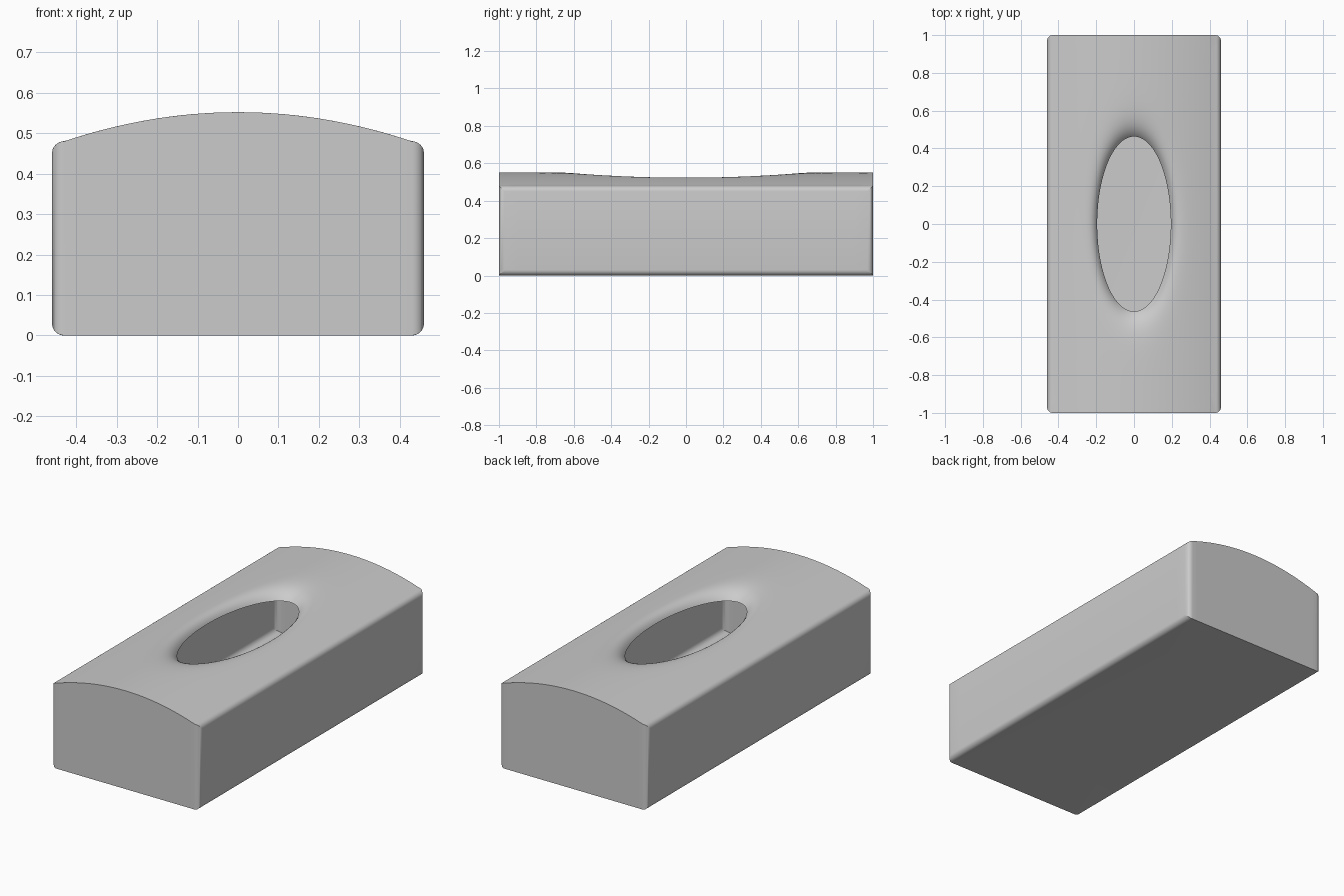
import bpy, bmesh, math

cube = bpy.data.objects.get("Cube")
if cube:
    bpy.data.objects.remove(cube, do_unlink=True)

HALF_W, HALF_L, R = 0.46, 1.0, 0.03      # footprint and edge radius
HOLE_W, HOLE_L, RIM_Z = 0.195, 0.463, 0.49
SIDE_STEPS, CORNER_STEPS, RINGS = 28, 6, 18


def edge_drop(x):
    """Height lost to the rounded long edges."""
    over = min(max(abs(x) - (HALF_W - R), 0), R)
    return R - math.sqrt(R * R - over * over)


def top_z(x):
    """Arched lid height."""
    return 0.552 - 0.39 * min(abs(x), HALF_W - R) ** 2 - edge_drop(x)


def footprint():
    """Counterclockwise rounded rectangle with subdivided sides."""
    corners = []
    for k, (sx, sy) in enumerate([(1, 1), (-1, 1), (-1, -1), (1, -1)]):
        for i in range(CORNER_STEPS + 1):
            a = math.pi / 2 * (k + i / CORNER_STEPS)
            corners.append((sx * (HALF_W - R) + R * math.cos(a),
                            sy * (HALF_L - R) + R * math.sin(a)))
    points = []
    for i, p in enumerate(corners):
        points.append(p)
        if i % (CORNER_STEPS + 1) == CORNER_STEPS:
            q = corners[(i + 1) % len(corners)]
            for j in range(1, SIDE_STEPS):
                t = j / SIDE_STEPS
                points.append((p[0] + (q[0] - p[0]) * t, p[1] + (q[1] - p[1]) * t))
    return points


outline = footprint()


def inset(d):
    return [(x * (1 - d / HALF_W), y * (1 - d / HALF_L)) for x, y in outline]


# Rounded edge insets, from the inner limit of the fillet to the outside
insets = [R * (1 - math.sin(math.pi / 2 * i / 6)) for i in range(7)]

# Layers run from the floor, up the wall, then in over the lid
layers = [[(x, y, edge_drop(x)) for x, y in inset(d)] for d in insets]
layers += [[(x, y, top_z(x)) for x, y in inset(d)] for d in reversed(insets)]

# Lid rings roll down into the oval opening
lid_edge = inset(R)
for r in range(RINGS - 1, -1, -1):
    t = (r / RINGS) ** 2
    ring = []
    for x, y in lid_edge:
        a = math.atan2(y / HALF_L, x / HALF_W)
        ex, ey = HOLE_W * math.cos(a), HOLE_L * math.sin(a)
        px, py = ex + (x - ex) * t, ey + (y - ey) * t
        away = math.hypot(px / HOLE_W, py / HOLE_L) - 1
        dip = (top_z(ex) - RIM_Z) * math.exp(-away / 0.12)
        ring.append((px, py, top_z(px) - dip))
    layers.append(ring)

bm = bmesh.new()
loops = [[bm.verts.new(p) for p in layer] for layer in layers]
bm.faces.new(list(reversed(loops[0])))
for low, high in zip(loops, loops[1:]):
    for i in range(len(low)):
        j = (i + 1) % len(low)
        bm.faces.new((low[i], low[j], high[j], high[i]))

mesh = bpy.data.meshes.new("tissue_box")
bm.to_mesh(mesh)
bm.free()
box = bpy.data.objects.new("tissue_box", mesh)
bpy.context.collection.objects.link(box)

# Single light grey material
grey = bpy.data.materials.new("light_grey")
grey.use_nodes = True
colour = (0.6, 0.6, 0.6, 1)
grey.diffuse_color = colour
grey.node_tree.nodes["Principled BSDF"].inputs["Base Color"].default_value = colour
mesh.materials.append(grey)

bpy.ops.object.select_all(action="DESELECT")
box.select_set(True)
bpy.context.view_layer.objects.active = box
bpy.ops.object.shade_smooth_by_angle(angle=math.radians(35))
